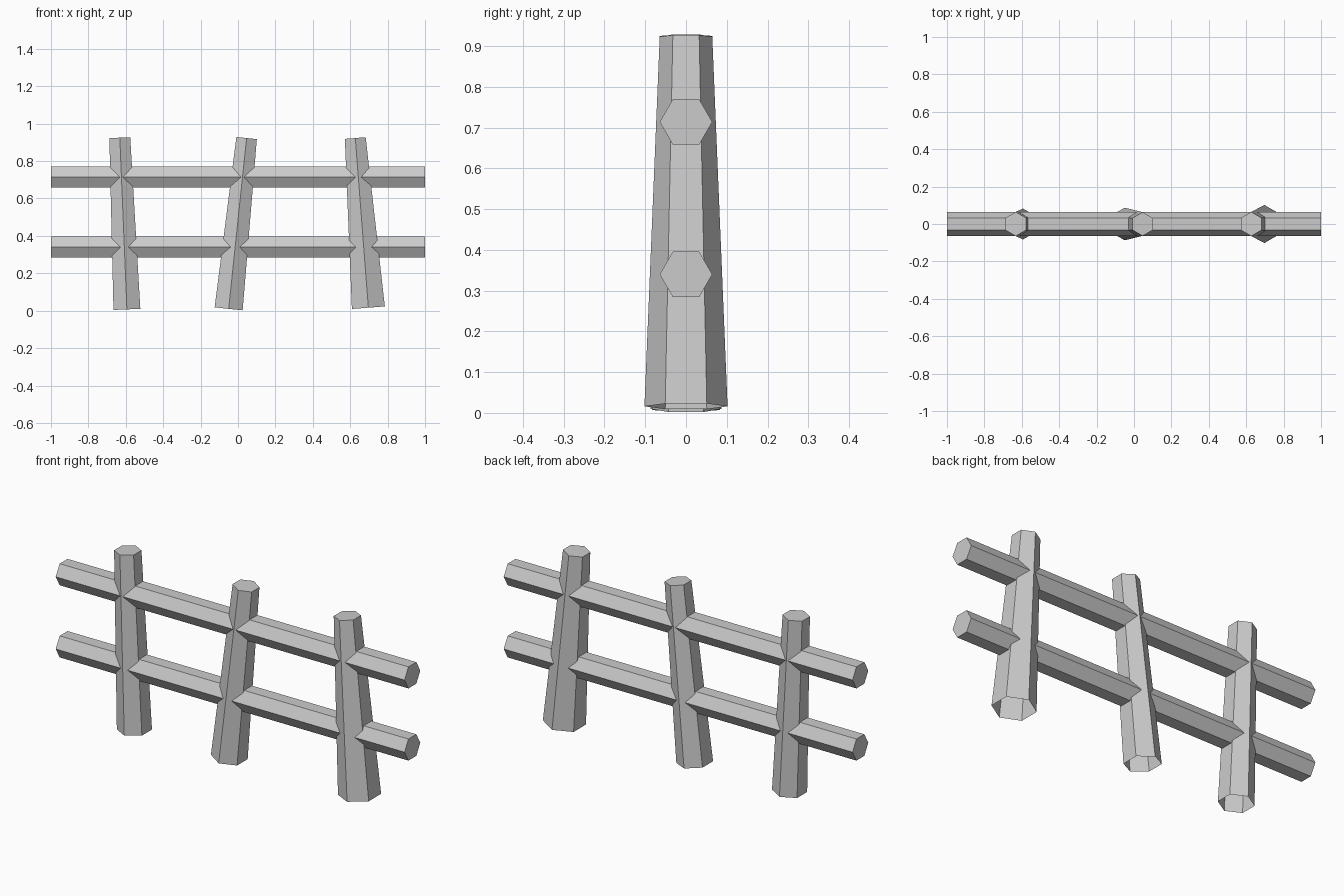
import bpy, bmesh
from math import sin, cos, pi
from mathutils import Vector

if "Cube" in bpy.data.objects:
    bpy.data.objects.remove(bpy.data.objects["Cube"])

SIDES = 6
Y = Vector((0, 1, 0))


def beam(name, start, r_start, end, r_end, cap_start=True):
    """Tapered hexagonal beam in the xz plane, with corners pointing to +-y."""
    a, b = Vector((start[0], 0, start[1])), Vector((end[0], 0, end[1]))
    side = Y.cross((b - a).normalized())
    bm = bmesh.new()
    rings = []
    for p, r in ((a, r_start), (b, r_end)):
        rings.append([bm.verts.new(p + r * (cos(t) * Y + sin(t) * side))
                      for t in (2 * pi * i / SIDES for i in range(SIDES))])
    lo, hi = rings
    for i in range(SIDES):
        j = (i + 1) % SIDES
        bm.faces.new((lo[j], lo[i], hi[i], hi[j]))
    bm.faces.new(hi)
    if cap_start:
        bm.faces.new(lo[::-1])
    # make every side face point away from the beam axis
    mid = (a + b) / 2
    bm.normal_update()
    for f in bm.faces:
        if f.normal.dot(f.calc_center_median() - mid) < 0:
            f.normal_flip()
    mesh = bpy.data.meshes.new(name)
    bm.to_mesh(mesh)
    bm.free()
    bpy.context.collection.objects.link(bpy.data.objects.new(name, mesh))


# Horizontal rails
for name, z in (("lower_rail", 0.34), ("upper_rail", 0.714)):
    beam(name, (-1, z), 0.0645, (1, z), 0.0645)

# Leaning, tapered posts with open undersides
beam("left_post", (-0.594, 0.007), 0.083, (-0.632, 0.925), 0.0645, False)
beam("middle_post", (-0.050, 0.010), 0.087, (0.046, 0.923), 0.0635, False)
beam("right_post", (0.697, 0.016), 0.102, (0.627, 0.923), 0.0645, False)
